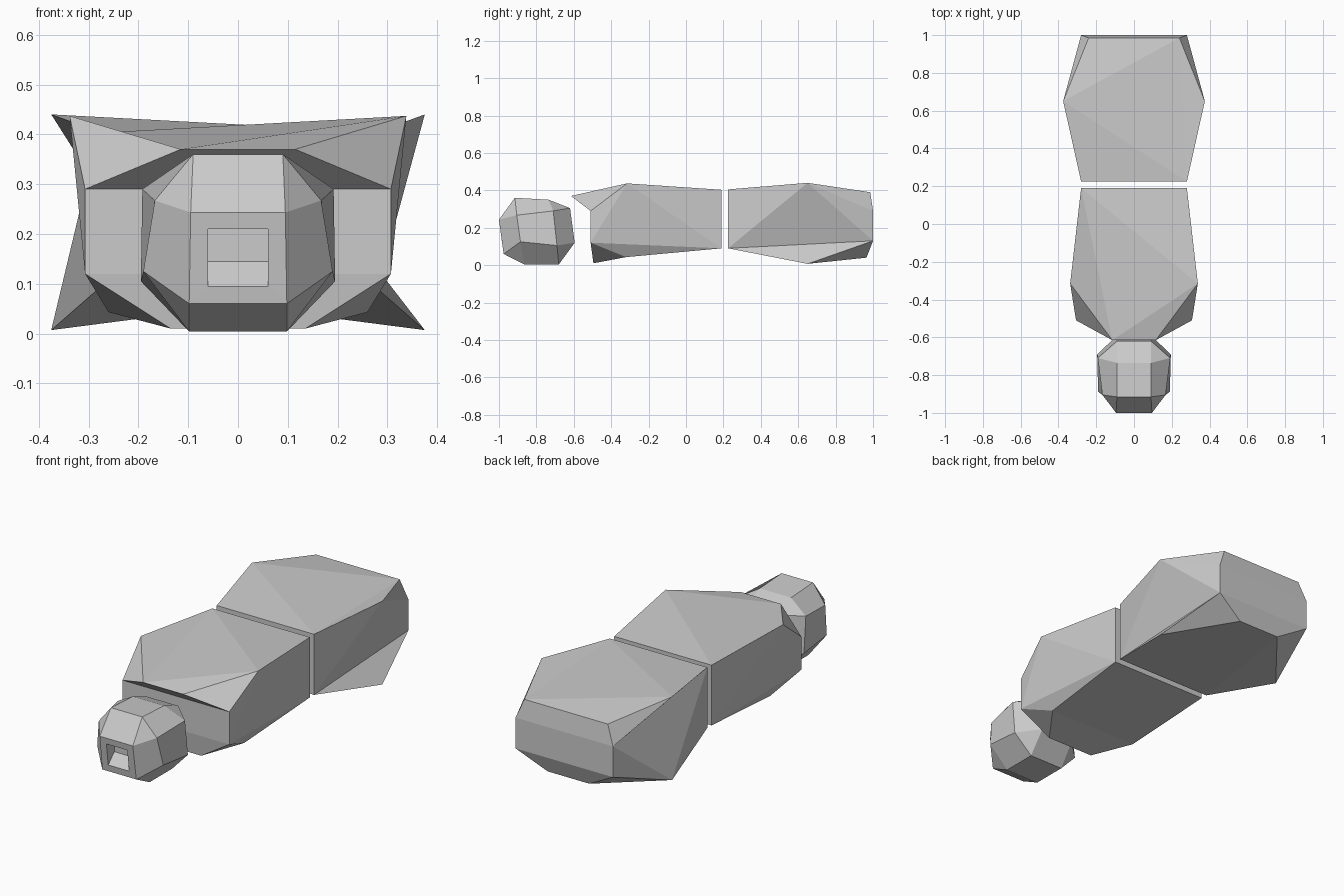
import bpy
import bmesh

if "Cube" in bpy.data.objects:
    bpy.data.objects.remove(bpy.data.objects["Cube"])


def expand(faces):
    """Return each half face together with its x-mirrored twin ('*' is the side)."""
    return [f.replace("*", s) for f in faces for s in "+-"]


def build(name, points, faces):
    """Make a mesh from half-side points; 'A+' and 'A-' are the mirrored pair of 'A'."""
    bm = bmesh.new()
    v = {}
    for key, (x, y, z) in points.items():
        v[key + "+"] = bm.verts.new((x, y, z))
        v[key + "-"] = bm.verts.new((-x, y, z))
    for f in faces:
        bm.faces.new([v[k] for k in f.split()])
    bmesh.ops.recalc_face_normals(bm, faces=bm.faces)
    mesh = bpy.data.meshes.new(name)
    bm.to_mesh(mesh)
    bm.free()
    obj = bpy.data.objects.new(name, mesh)
    bpy.context.collection.objects.link(obj)
    return obj


# Rear body: front cap F, wide middle M, faceted back B (top, upper, lower, bottom)
rear = {
    "FT": (.28, .225, .405), "FB": (.28, .225, .09),
    "MT": (.375, .65, .44), "MB": (.375, .65, .007),
    "BT": (.24, .985, .39), "BU": (.28, 1.0, .29),
    "BL": (.28, 1.0, .13), "BB": (.12, .965, .04),
}
build("rear_body", rear, [
    # caps, top and belly
    "FT- FT+ FB+ FB-", "BT- BT+ BU+ BU-", "BU- BU+ BL+ BL-", "BL- BL+ BB+ BB-",
    "FT- FT+ MT-", "FT+ BT+ MT-", "FT+ MT+ BT+", "MT- BT+ BT-",
    "FB- FB+ BB+ BB-",
    # right flank
    "FT+ FB+ MT+", "MT+ FB+ BL+", "MT+ BL+ BU+", "FB+ MB+ BL+",
    # left flank
    "FT- MT- BU-", "FT- BU- MB-", "BU- BL- MB-", "FT- MB- FB-",
] + expand(["MT* BU* BT*", "MB* BB* BL*", "FB* MB* BB*"]))

# Front body: rear cap R, shoulder top T, chest S, neck N, front bottom F
front = {
    "RT": (.28, .19, .403), "RB": (.28, .19, .09),
    "T": (.338, -.315, .437), "L": (.26, -.32, .043),
    "SU": (.307, -.51, .29), "SL": (.307, -.51, .12),
    "N": (.115, -.615, .37), "F": (.135, -.495, .01),
}
build("front_body", front, [
    "RT- RT+ RB+ RB-", "RB- RB+ L+ L-", "L- L+ F+ F-",
    "N- N+ SU+ SU-", "SU- SU+ SL+ SL-", "SL- SL+ F+ F-",
    "RT- RT+ T+", "RT- T+ N-", "N- N+ T+", "RT- T- N-",
] + expand(["RT* RB* T*", "T* RB* SL*", "T* SL* SU*", "T* SU* N*",
            "RB* L* SL*", "L* F* SL*"]))

# Head: eight-sided profile P, cheeks Q, recessed mouth (opening H, inside D)
profile = [(-.915, .36), (-.735, .35), (-.62, .305), (-.595, .12),
           (-.68, .004), (-.865, .004), (-.975, .06), (-1.0, .243)]
widths = [.09, .09, .09, .095, .098, .098, .098, .095]
head = {f"P{i}": (w, y, z) for i, (w, (y, z)) in enumerate(zip(widths, profile))}
head.update({
    "Q0": (.167, -.905, .267), "Q1": (.192, -.71, .29),
    "Q2": (.195, -.69, .105), "Q3": (.19, -.885, .125),
    "HT": (.06, -.9955, .21), "HB": (.06, -.98, .095),
    "DT": (.06, -.93, .21), "DB": (.06, -.93, .145),
})
strip = [f"P{i}- P{i}+ P{(i + 1) % 8}+ P{(i + 1) % 8}-" for i in range(8) if i != 6]
cheeks = ["Q0* Q1* Q2* Q3*"]
for i in range(4):
    a, b, c = (2 * i - 1) % 8, 2 * i, 2 * i + 1
    cheeks += [f"P{a}* P{b}* Q{i}*", f"P{b}* P{c}* Q{(i + 1) % 4}* Q{i}*"]
mouth = ["P7- P7+ HT+ HT-", "P6- P6+ HB+ HB-", "HT- HT+ DT+ DT-",
         "HB- HB+ DB+ DB-", "DT- DT+ DB+ DB-"]
build("head", head, strip + mouth + expand(
    cheeks + ["P7* P6* HB* HT*", "HT* HB* DB* DT*"]))
